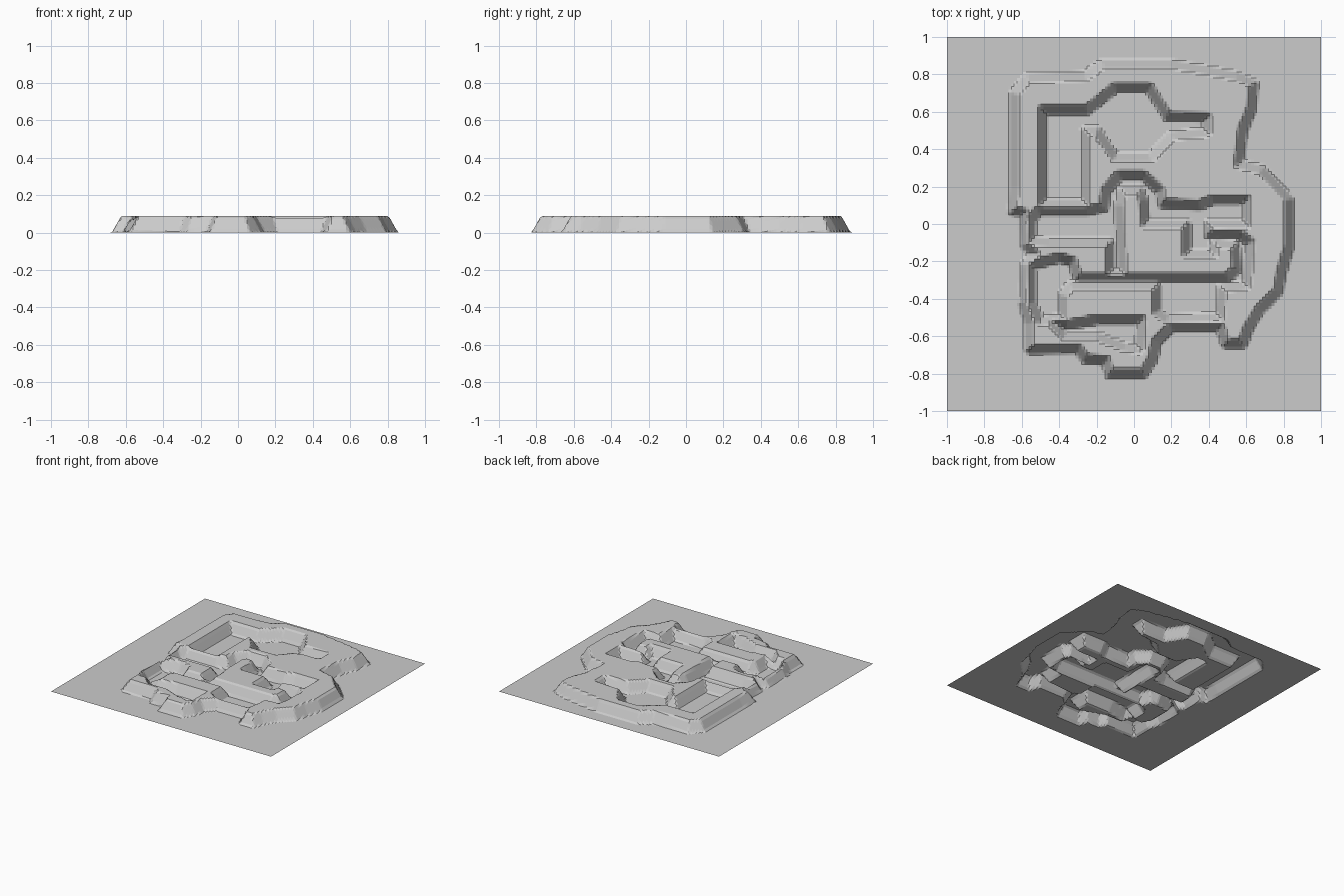
import bpy, bmesh
from mathutils import Vector

HEIGHT, SLOPE, N = 0.09, 0.05, 128

# Outline of the raised plateau
plateau = [(-.65, .07), (-.64, .2), (-.64, .7), (-.57, .78), (-.26, .79), (-.17, .855),
           (.2, .855), (.4, .82), (.55, .79), (.64, .75), (.63, .62), (.58, .5), (.56, .32),
           (.68, .29), (.83, .13), (.83, -.12), (.79, -.25), (.77, -.36), (.67, -.46),
           (.61, -.56), (.58, -.64), (.49, -.64), (.46, -.55), (.2, -.55), (.12, -.63),
           (.1, -.72), (.05, -.8), (-.13, -.8), (-.15, -.73), (-.26, -.72), (-.3, -.665),
           (-.56, -.67), (-.56, -.53), (-.59, -.42), (-.58, -.22), (-.53, -.16),
           (-.58, -.11), (-.59, .06)]

# Sunken channels cut into the plateau
channels = [
    [(-.49, .11), (-.49, .61), (-.25, .61), (-.1, .73), (.08, .73), (.18, .575), (.39, .57),
     (.39, .49), (.2, .47), (.09, .355), (-.1, .355), (-.2, .5), (-.26, .5), (-.26, .11)],
    [(-.51, .07), (-.25, .07), (-.16, .09), (-.15, .18), (-.08, .26), (.05, .26), (.14, .18),
     (.15, .11), (.35, .1), (.42, .13), (.6, .13), (.6, 0), (.4, 0), (.4, -.05), (.57, -.06),
     (.62, -.1), (.6, -.33), (.47, -.34), (.46, -.5), (.18, -.51), (.12, -.47), (.12, -.33),
     (-.34, -.33), (-.38, -.38), (-.38, -.5), (-.5, -.52), (-.55, -.42), (-.55, -.22),
     (-.4, -.18), (-.33, -.2), (-.3, -.285), (.5, -.285), (.55, -.24), (.54, -.11),
     (.43, -.1), (.42, -.16), (.28, -.16), (.28, 0), (.06, 0), (.05, .13), (.03, .18), (-.06, .18),
     (-.08, .1), (-.06, -.26), (-.13, -.26), (-.13, -.1), (-.45, -.1), (-.55, -.09), (-.55, .02)],
    [(-.45, -.51), (-.36, -.54), (-.2, -.51), (.04, -.51), (.03, -.67), (-.05, -.66),
     (-.2, -.6), (-.37, -.6)],
]


def inside_ramp(poly, x, y):
    """1 well inside the outline, 0 well outside, a straight bank between."""
    inside, best = False, 9.0
    for (ax, ay), (bx, by) in zip(poly, poly[1:] + poly[:1]):
        if (ay > y) != (by > y) and x < ax + (y - ay) * (bx - ax) / (by - ay):
            inside = not inside
        dx, dy = bx - ax, by - ay
        t = max(0, min(1, ((x - ax) * dx + (y - ay) * dy) / (dx * dx + dy * dy)))
        best = min(best, (x - ax - t * dx) ** 2 + (y - ay - t * dy) ** 2)
    d = best ** 0.5 * (1 if inside else -1)
    return max(0, min(1, 0.5 + d / SLOPE))


# Single-sheet relief panel
bm = bmesh.new()
bmesh.ops.create_grid(bm, x_segments=N, y_segments=N, size=1)
for v in bm.verts:
    x, y = v.co.x, v.co.y
    h = inside_ramp(plateau, x, y)
    if h > 0:
        for c in channels:
            h = min(h, 1 - inside_ramp(c, x, y))
    v.co.z = HEIGHT * h
bm.normal_update()
mesh = bpy.data.meshes.new("relief_panel")
bm.to_mesh(mesh)
bm.free()
panel = bpy.data.objects.new("relief_panel", mesh)
bpy.context.collection.objects.link(panel)
